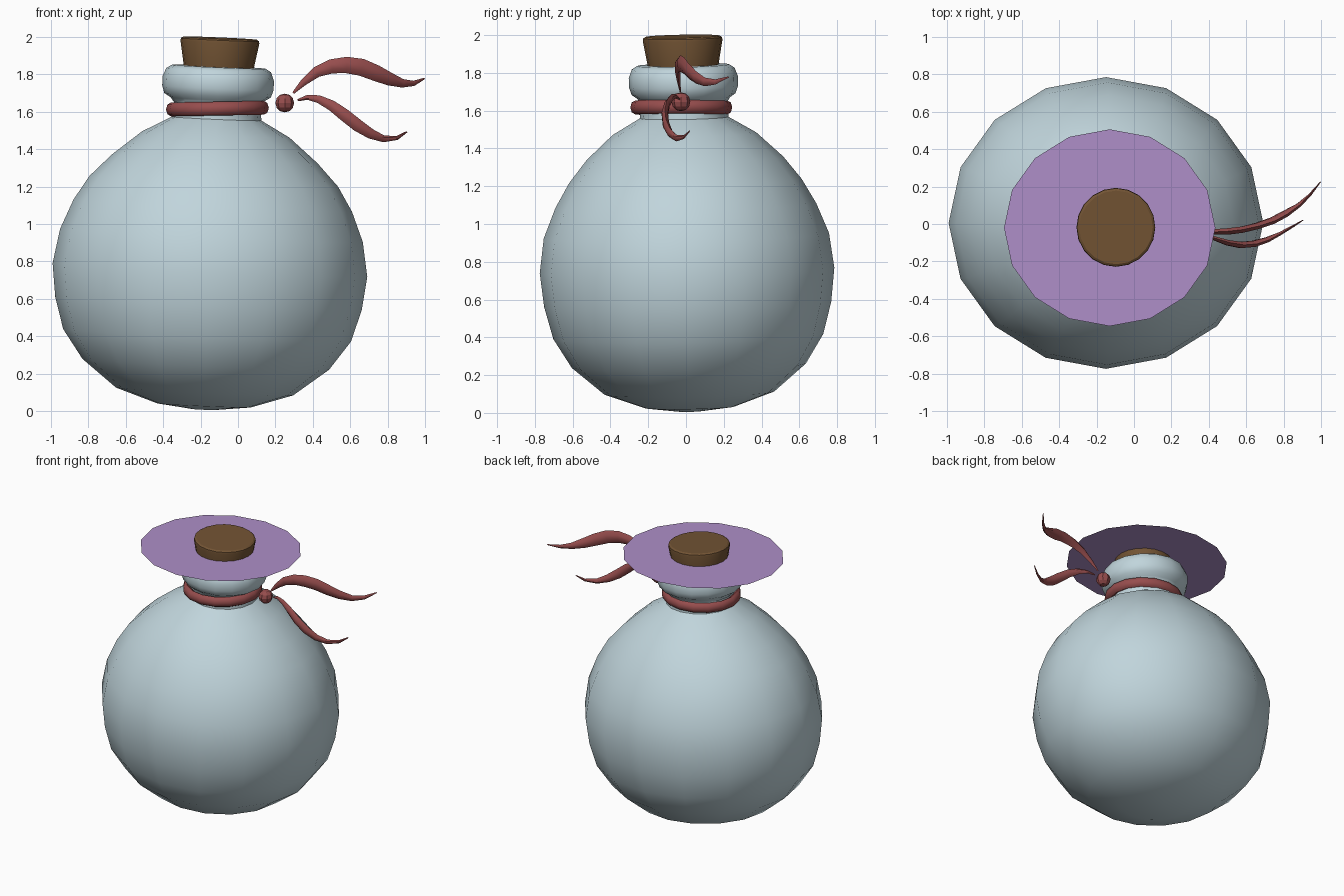
import bpy, bmesh, math
from mathutils import Vector

if "Cube" in bpy.data.objects:
    bpy.data.objects.remove(bpy.data.objects["Cube"])


def material(name, rgb):
    m = bpy.data.materials.new(name)
    m.use_nodes = True
    m.diffuse_color = (*rgb, 1)
    m.node_tree.nodes["Principled BSDF"].inputs["Base Color"].default_value = (*rgb, 1)
    return m


GLASS = material("pale blue glass", (0.53, 0.665, 0.715))
CORK = material("brown cork", (0.17, 0.088, 0.034))
RIBBON = material("dull red ribbon", (0.31, 0.075, 0.075))
LIQUID = material("lilac liquid", (0.425, 0.275, 0.58))

# The bottle leans slightly towards +x and -y
LEAN = (math.radians(1.1), math.radians(2.5), 0)
BASE = (-0.183, 0.02, 0)


def finish(name, bm, mat, loc=(0, 0, 0), rot=(0, 0, 0), angle=40):
    bmesh.ops.recalc_face_normals(bm, faces=bm.faces)
    me = bpy.data.meshes.new(name)
    bm.to_mesh(me)
    bm.free()
    me.materials.append(mat)
    ob = bpy.data.objects.new(name, me)
    bpy.context.collection.objects.link(ob)
    ob.location, ob.rotation_euler = loc, rot
    bpy.ops.object.select_all(action="DESELECT")
    ob.select_set(True)
    bpy.context.view_layer.objects.active = ob
    bpy.ops.object.shade_smooth_by_angle(angle=math.radians(angle))
    return ob


def bridge(bm, rings, closed=False):
    pairs = list(zip(rings, rings[1:])) + ([(rings[-1], rings[0])] if closed else [])
    for a, b in pairs:
        n = len(a)
        for i in range(n):
            j = (i + 1) % n
            bm.faces.new((a[i], a[j], b[j], b[i]))
    if not closed:
        bm.faces.new(rings[0])
        bm.faces.new(rings[-1])


def lathe(name, profile, mat, loc, rot, sides=16, closed=False, angle=40):
    """Turn (x radius, y radius, height) points around the local z axis."""
    bm = bmesh.new()
    rings = []
    for rx, ry, z in profile:
        rings.append([bm.verts.new((rx * math.cos(a), ry * math.sin(a), z))
                      for a in (math.tau * i / sides for i in range(sides))])
    bridge(bm, rings, closed)
    return finish(name, bm, mat, loc, rot, angle)


# Round flask with neck and rolled lip
flask = [
    (0.06, 0.06, 0.008), (0.25, 0.24, 0.03), (0.475, 0.45, 0.105), (0.66, 0.62, 0.25),
    (0.77, 0.715, 0.405), (0.82, 0.76, 0.575), (0.842, 0.78, 0.755), (0.81, 0.755, 0.94),
    (0.745, 0.69, 1.1), (0.665, 0.615, 1.23), (0.55, 0.52, 1.35), (0.395, 0.38, 1.48),
    (0.24, 0.235, 1.565), (0.232, 0.23, 1.645), (0.25, 0.245, 1.668), (0.285, 0.275, 1.69),
    (0.298, 0.289, 1.73), (0.298, 0.289, 1.78), (0.28, 0.272, 1.825), (0.25, 0.245, 1.843),
    (0.17, 0.17, 1.843)]
lathe("flask", flask, GLASS, BASE, LEAN)

# Tapered cork with a bevelled top edge
cork = [(r, r, z) for r, z in
        [(0.18, 1.80), (0.187, 1.84), (0.211, 1.975), (0.209, 1.988), (0.197, 1.996)]]
lathe("cork", cork, CORK, BASE, LEAN, sides=20, angle=30)

# Flat liquid disc around the cork
bm = bmesh.new()
bm.faces.new([bm.verts.new((0.565 * math.cos(math.tau * i / 16),
                            0.526 * math.sin(math.tau * i / 16), 0)) for i in range(16)])
finish("liquid_disc", bm, LIQUID, (-0.13, -0.02, 1.905))

# Ribbon band tied round the neck
band = [(0.248 + 0.027 * math.cos(a), 0.243 + 0.027 * math.cos(a), 0.037 * math.sin(a))
        for a in (math.tau * i / 8 for i in range(8))]
lathe("neck_band", band, RIBBON, (-0.11, -0.025, 1.617), (0, math.radians(-1), 0),
      closed=True, angle=50)

# Knot
bm = bmesh.new()
bmesh.ops.create_uvsphere(bm, u_segments=8, v_segments=6, radius=0.05)
finish("knot", bm, RIBBON, (0.25, -0.027, 1.647), (0, 0, 0), angle=20)


def tail(name, points):
    """Sweep a thin lens section along (x, y, z, half width) points."""
    bm = bmesh.new()
    rings = []
    for i, (x, y, z, w) in enumerate(points):
        p = Vector((x, y, z))
        a = Vector(points[max(i - 1, 0)][:3])
        b = Vector(points[min(i + 1, len(points) - 1)][:3])
        d = (b - a).normalized()
        side = d.cross(Vector((0, 1, 0))).normalized()
        thick = d.cross(side).normalized()
        t = min(0.017, w * 0.5)
        section = [(1, 0), (0.4, 1), (-0.4, 1), (-1, 0), (-0.4, -1), (0.4, -1)]
        rings.append([bm.verts.new(p + side * w * s + thick * t * q) for s, q in section])
    bridge(bm, rings)
    return finish(name, bm, RIBBON, angle=40)


# Two fluttering ribbon tails
tail("upper_tail", [
    (0.295, -0.03, 1.70, 0.006), (0.35, -0.038, 1.757, 0.018), (0.42, -0.043, 1.813, 0.029),
    (0.50, -0.04, 1.843, 0.038), (0.58, -0.03, 1.85, 0.044), (0.66, -0.01, 1.838, 0.046),
    (0.74, 0.018, 1.806, 0.043), (0.81, 0.055, 1.775, 0.035), (0.88, 0.10, 1.752, 0.023),
    (0.94, 0.155, 1.752, 0.014), (0.997, 0.225, 1.778, 0.004)])
tail("lower_tail", [
    (0.32, -0.035, 1.662, 0.006), (0.37, -0.055, 1.677, 0.013), (0.43, -0.077, 1.668, 0.021),
    (0.50, -0.10, 1.634, 0.028), (0.57, -0.112, 1.582, 0.033), (0.64, -0.106, 1.527, 0.033),
    (0.71, -0.085, 1.482, 0.027), (0.78, -0.052, 1.455, 0.018), (0.85, -0.012, 1.46, 0.011),
    (0.903, 0.02, 1.493, 0.004)])
